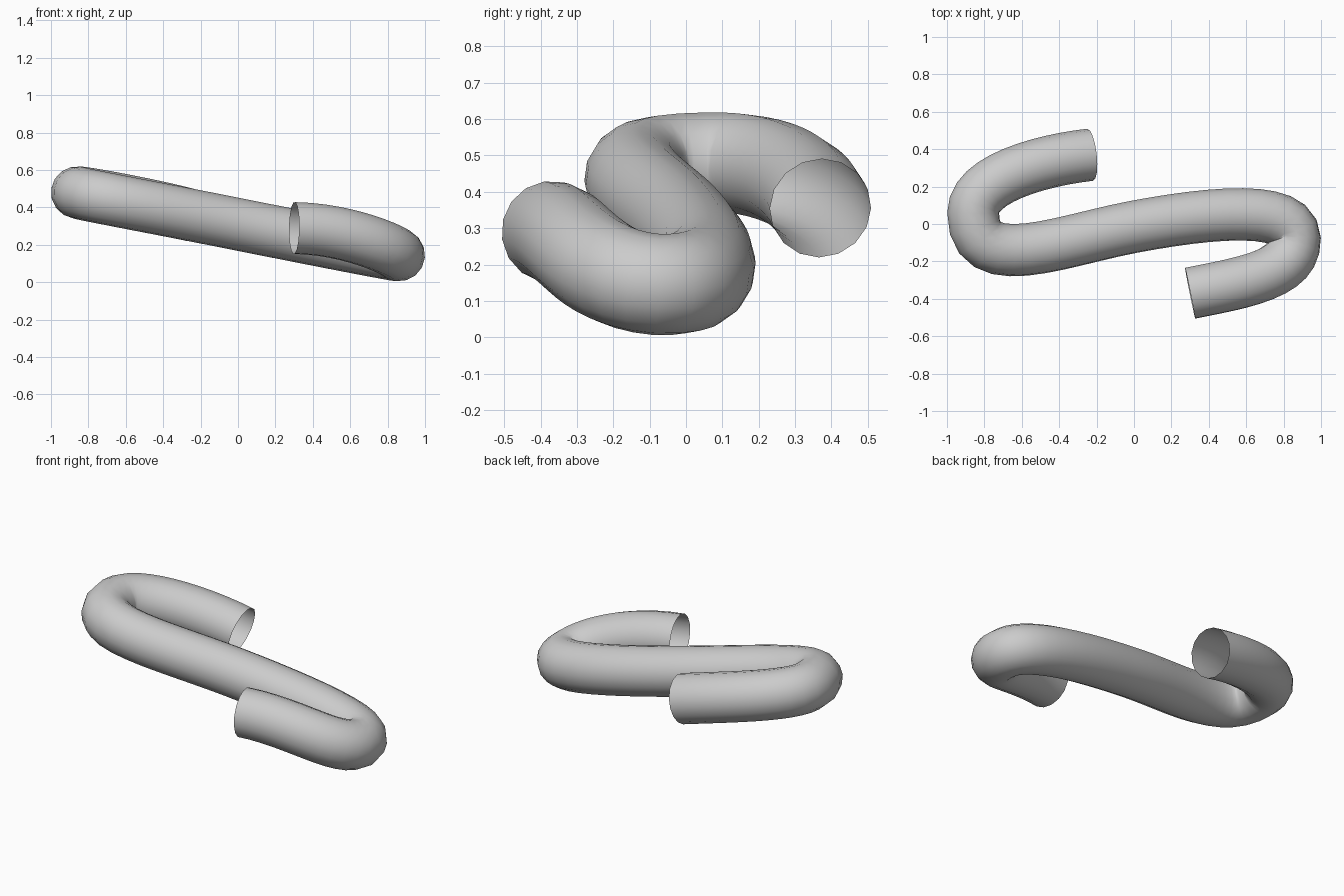
import bpy

if "Cube" in bpy.data.objects:
    bpy.data.objects.remove(bpy.data.objects["Cube"])

# Path knots: (left handle, point, right handle)
KNOTS = [
    ((-0.10, 0.39, 0.32), (-0.235, 0.37, 0.355), (-0.50, 0.34, 0.425)),   # upper open end
    ((-0.86, 0.24, 0.485), (-0.86, 0.06, 0.48), (-0.86, -0.29, 0.475)),   # left bend
    ((-0.40, -0.09, 0.39), (0.00, -0.015, 0.31), (0.40, 0.06, 0.23)),     # middle of the bar
    ((0.86, 0.109, 0.14), (0.86, -0.08, 0.145), (0.86, -0.27, 0.16)),     # right bend
    ((0.60, -0.31, 0.285), (0.30, -0.37, 0.29), (0.10, -0.41, 0.29)),     # lower open end
]

# S-shaped open tube
curve = bpy.data.curves.new("bent_tube", "CURVE")
curve.dimensions = "3D"
curve.resolution_u = 12
curve.bevel_depth = 0.14
curve.bevel_resolution = 6
curve.use_fill_caps = False
spline = curve.splines.new("BEZIER")
spline.bezier_points.add(len(KNOTS) - 1)
for bp, (left, co, right) in zip(spline.bezier_points, KNOTS):
    bp.handle_left_type = bp.handle_right_type = "FREE"
    bp.co, bp.handle_left, bp.handle_right = co, left, right
spline.use_smooth = True

tube = bpy.data.objects.new("bent_tube", curve)
bpy.context.collection.objects.link(tube)

# Turn into a smooth-shaded mesh
bpy.context.view_layer.objects.active = tube
tube.select_set(True)
bpy.ops.object.convert(target="MESH")
bpy.ops.object.shade_smooth()
